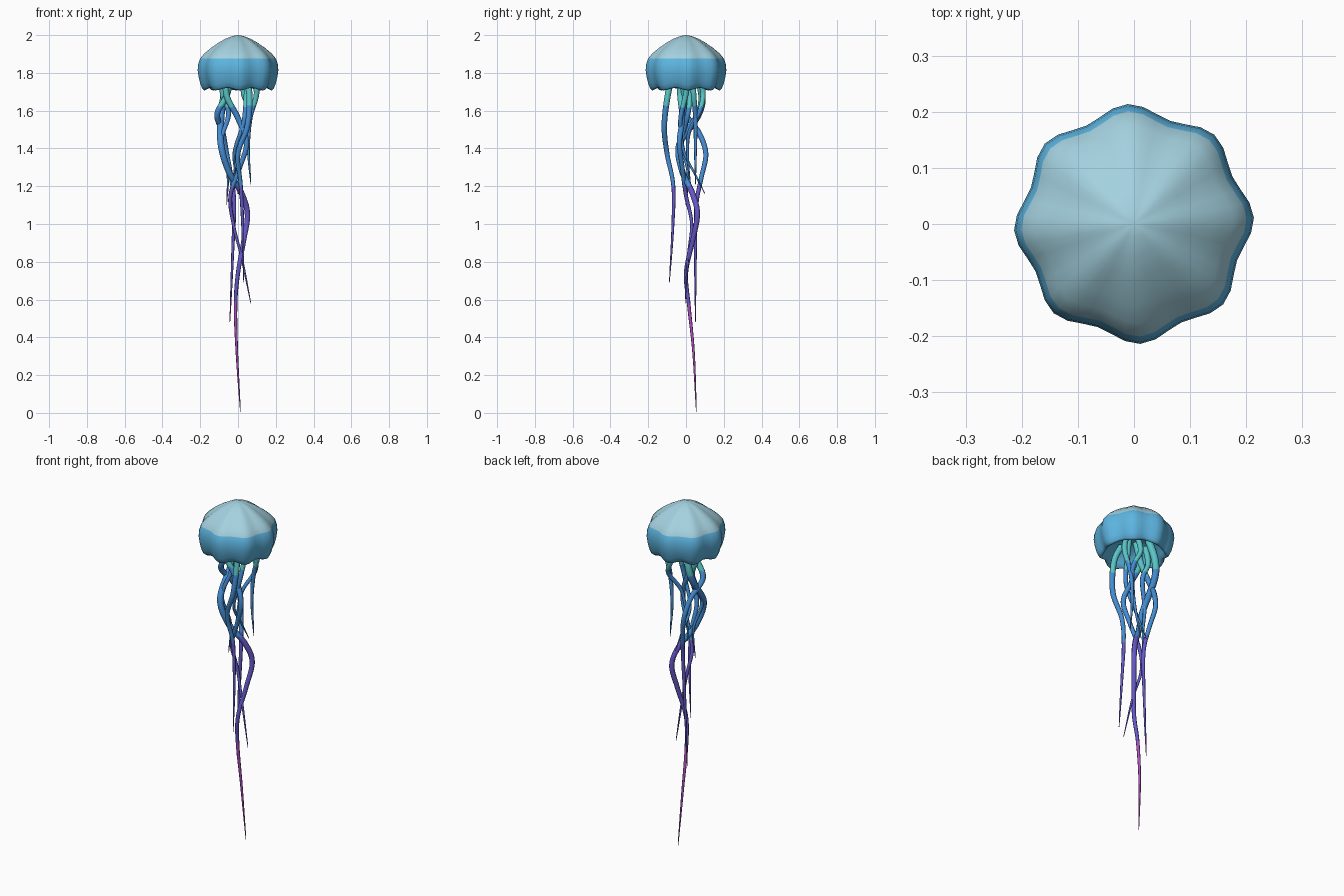
import bpy, bmesh, math
from mathutils import Vector

if "Cube" in bpy.data.objects:
    bpy.data.objects.remove(bpy.data.objects["Cube"])


def material(name, rgb):
    m = bpy.data.materials.new(name)
    m.diffuse_color = (*rgb, 1)
    m.use_nodes = True
    m.node_tree.nodes["Principled BSDF"].inputs["Base Color"].default_value = m.diffuse_color
    return m


PALE = material("pale_blue", (0.37, 0.64, 0.74))
SKY = material("sky_blue", (0.11, 0.46, 0.75))
TEAL = material("teal", (0.10, 0.56, 0.57))
BLUE = material("ocean_blue", (0.06, 0.27, 0.66))
PURPLE = material("purple", (0.13, 0.10, 0.58))
MAGENTA = material("magenta", (0.42, 0.08, 0.53))


def finish(bm, name, mats, rule):
    bmesh.ops.recalc_face_normals(bm, faces=bm.faces)
    for f in bm.faces:
        f.smooth = True
        f.material_index = rule(f.calc_center_median())
    me = bpy.data.meshes.new(name)
    bm.to_mesh(me)
    bm.free()
    for m in mats:
        me.materials.append(m)
    ob = bpy.data.objects.new(name, me)
    bpy.context.collection.objects.link(ob)
    return ob


def skin(bm, rings):
    n = len(rings[0])
    for a, b in zip(rings, rings[1:]):
        for i in range(n):
            j = (i + 1) % n
            bm.faces.new((a[i], a[j], b[j], b[i]))


# Bell: eight-lobed dome with a hollow underside
profile = [(0.025, 1.996), (0.06, 1.984), (0.10, 1.962), (0.145, 1.931),
           (0.178, 1.903), (0.201, 1.876), (0.211, 1.845), (0.214, 1.815),
           (0.209, 1.78), (0.199, 1.745), (0.188, 1.722), (0.178, 1.714),
           (0.168, 1.718), (0.158, 1.745), (0.135, 1.78), (0.085, 1.81), (0.03, 1.82)]
SEG = 48
bm = bmesh.new()
rings = []
for k, (r, z) in enumerate(profile):
    ring = []
    for i in range(SEG):
        a = 2 * math.pi * i / SEG + math.radians(3)
        lobe = math.cos(8 * 2 * math.pi * i / SEG)
        rr = r * (0.955 + 0.045 * lobe)
        dip = 0.007 * lobe if 9 <= k <= 12 else 0
        ring.append(bm.verts.new((rr * math.cos(a), rr * math.sin(a), z - dip)))
    rings.append(ring)
skin(bm, rings)
for ring, z in ((rings[0], 2.0), (rings[-1], 1.822)):
    c = bm.verts.new((0, 0, z))
    for i in range(SEG):
        bm.faces.new((c, ring[i], ring[(i + 1) % SEG]))
# pale crown above the colour line, blue skirt and underside below it
finish(bm, "bell", [PALE, SKY], lambda c: 0 if c.z > 1.876 else 1)


# Tentacles: tapered wavy tubes coloured in bands by height
def catmull(p, steps=10):
    p = [Vector(q) for q in p]
    p = [2 * p[0] - p[1]] + p + [2 * p[-1] - p[-2]]
    out = []
    for a, b, c, d in zip(p, p[1:], p[2:], p[3:]):
        for s in range(steps):
            t = s / steps
            out.append(0.5 * (2 * b + (c - a) * t + (2 * a - 5 * b + 4 * c - d) * t * t
                              + (3 * b - a - 3 * c + d) * t ** 3))
    return out + [p[-2]]


def band(c):
    return 0 if c.z > 1.62 else 1 if c.z > 1.2 else 2 if c.z > 0.58 else 3


def tentacle(name, points, radius=0.016, sides=8):
    path = catmull(points)
    z0, z1 = path[0].z, path[-1].z
    bm = bmesh.new()
    rings = []
    for i, p in enumerate(path):
        tan = (path[min(i + 1, len(path) - 1)] - path[max(i - 1, 0)]).normalized()
        u = Vector((0, 1, 0)).cross(tan).normalized()
        v = tan.cross(u)
        t = min(max((z0 - p.z) / (z0 - z1), 0), 1)
        r = radius * (1 - t) ** 0.75 + 0.0015
        rings.append([bm.verts.new(p + r * (u * math.cos(2 * math.pi * k / sides)
                                            + v * math.sin(2 * math.pi * k / sides)))
                      for k in range(sides)])
    skin(bm, rings)
    bm.faces.new(rings[0])
    bm.faces.new(rings[-1])
    finish(bm, name, [TEAL, BLUE, PURPLE, MAGENTA], band)


tentacle("longest_tentacle", [
    (-0.05, 0.06, 1.80), (-0.075, 0.085, 1.67), (-0.09, 0.06, 1.57), (-0.09, -0.035, 1.42),
    (-0.05, -0.02, 1.28), (0.02, 0.035, 1.16), (0.05, 0.06, 1.05), (0.03, 0.035, 0.91),
    (0.0, 0.0, 0.74), (-0.013, 0.015, 0.57), (-0.006, 0.04, 0.32), (0.013, 0.055, 0.004)], 0.019)
tentacle("left_long_tentacle", [
    (-0.03, -0.02, 1.81), (-0.06, -0.01, 1.68), (-0.11, 0.0, 1.58), (-0.08, 0.07, 1.48),
    (-0.06, 0.105, 1.37), (-0.035, 0.08, 1.24), (-0.02, 0.055, 1.1), (-0.028, 0.05, 0.85),
    (-0.043, 0.05, 0.48)])
tentacle("front_swirl_tentacle", [
    (-0.06, -0.03, 1.80), (-0.06, -0.03, 1.68), (0.0, -0.02, 1.56), (0.045, -0.035, 1.43),
    (0.01, -0.02, 1.3), (-0.04, 0.0, 1.15), (-0.025, 0.03, 1.0), (0.02, 0.01, 0.82),
    (0.068, -0.005, 0.58)])
tentacle("front_tentacle", [
    (0.03, -0.07, 1.79), (0.06, -0.095, 1.69), (0.05, -0.115, 1.52), (0.0, -0.10, 1.37),
    (0.015, -0.067, 1.2), (0.025, -0.07, 0.98), (0.03, -0.088, 0.69)])
tentacle("left_short_tentacle", [
    (-0.08, 0.0, 1.79), (-0.08, 0.02, 1.68), (-0.05, 0.01, 1.58), (-0.09, -0.02, 1.43),
    (-0.055, 0.01, 1.27), (-0.06, 0.0, 1.10)], 0.015)
tentacle("right_short_tentacle", [
    (0.08, 0.03, 1.79), (0.098, 0.04, 1.69), (0.065, 0.05, 1.56), (0.055, 0.05, 1.4),
    (0.068, 0.05, 1.21)], 0.015)
tentacle("back_short_tentacle", [
    (0.05, 0.02, 1.81), (0.045, 0.0, 1.69), (0.03, -0.03, 1.54), (-0.02, -0.01, 1.38),
    (-0.01, 0.05, 1.26), (0.0, 0.10, 1.16)], 0.015)
tentacle("back_right_tentacle", [
    (0.04, 0.07, 1.80), (0.03, 0.09, 1.69), (0.065, 0.07, 1.59), (0.02, 0.015, 1.48),
    (-0.01, 0.01, 1.34), (-0.03, 0.025, 1.2)], 0.015)
